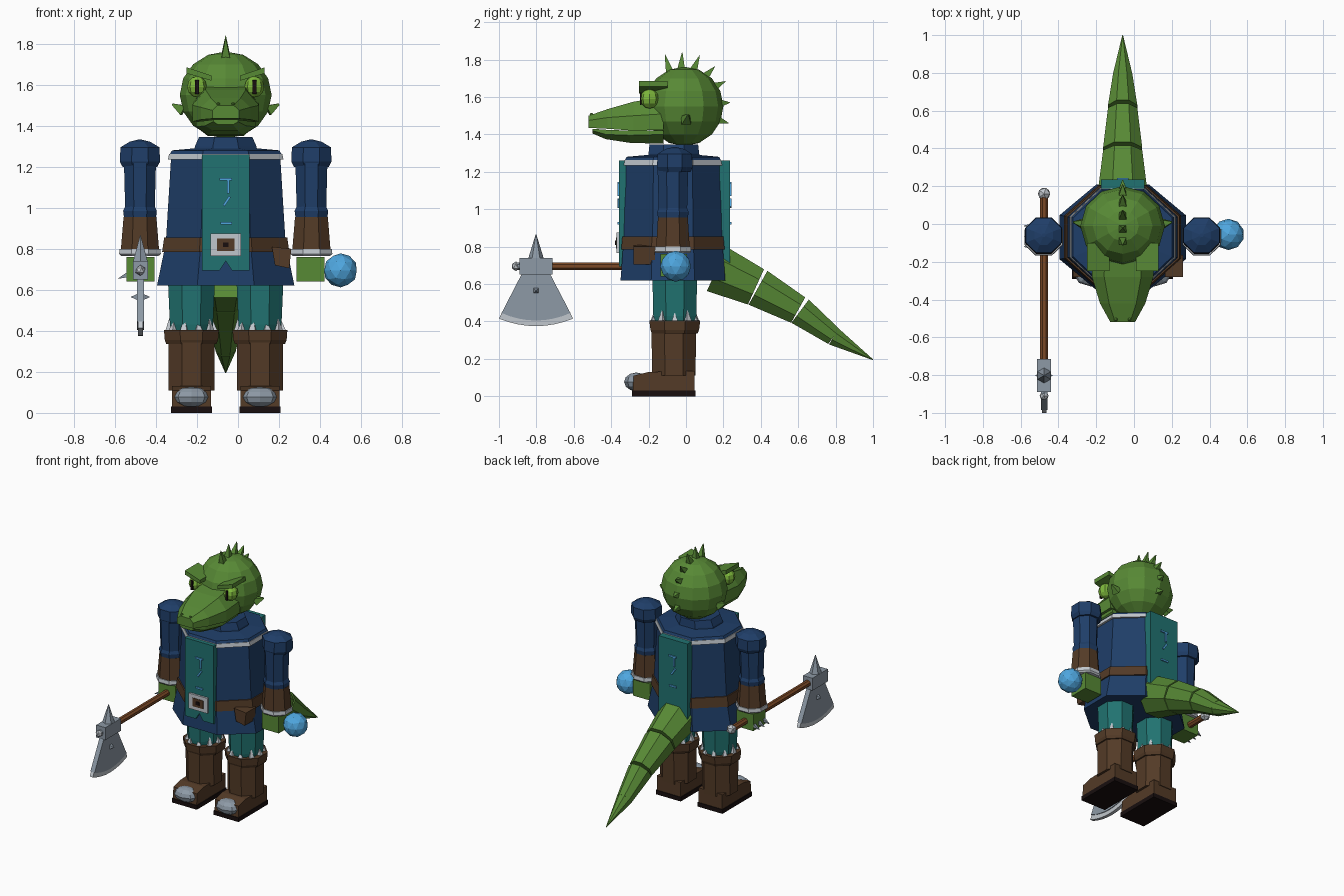
import bpy, bmesh
from math import sin, cos, pi, radians
from mathutils import Vector

cube = bpy.data.objects.get("Cube")
if cube:
    bpy.data.objects.remove(cube, do_unlink=True)


def material(name, r, g, b):
    m = bpy.data.materials.new(name)
    rgba = [(c / 255) ** 2.2 for c in (r, g, b)] + [1]
    m.diffuse_color = rgba
    m.use_nodes = True
    m.node_tree.nodes["Principled BSDF"].inputs["Base Color"].default_value = rgba
    return m


GREEN = material("scale green", 88, 136, 56)
NAVY = material("navy cloth", 36, 64, 104)
TEAL = material("teal cloth", 38, 114, 112)
LEATHER = material("brown leather", 84, 61, 43)
STEEL = material("steel", 140, 152, 164)
PALE = material("pale trim", 192, 198, 204)
BLUE = material("glowing blue", 80, 165, 222)
LIME = material("eye lime", 124, 182, 62)
DARK = material("dark sole", 30, 22, 22)
WOOD = material("wood", 122, 74, 42)

CX, CY = -0.06, -0.07   # body axis
SIDES = ((-1, "right"), (1, "left"))


def finish(name, bm, mat):
    bmesh.ops.recalc_face_normals(bm, faces=bm.faces)
    me = bpy.data.meshes.new(name)
    bm.to_mesh(me)
    bm.free()
    me.materials.append(mat)
    ob = bpy.data.objects.new(name, me)
    bpy.context.collection.objects.link(ob)
    return ob


def skin(name, rings, mat):
    """Join equal rings of points into a capped flat-faced solid."""
    bm = bmesh.new()
    rows = [[bm.verts.new(p) for p in ring] for ring in rings]
    n = len(rows[0])
    for a, b in zip(rows, rows[1:]):
        for i in range(n):
            j = (i + 1) % n
            bm.faces.new((a[i], a[j], b[j], b[i]))
    bm.faces.new(rows[0])
    bm.faces.new(rows[-1])
    return finish(name, bm, mat)


def tower(name, mat, x, y, levels, n=8):
    """Upright n-sided solid; levels are (z, half width, half depth)."""
    k = 1 / cos(pi / n)
    angles = [2 * pi * (i + 0.5) / n for i in range(n)]
    return skin(name, [[(x + rx * k * cos(a), y + ry * k * sin(a), z) for a in angles]
                       for z, rx, ry in levels], mat)


def limb(name, mat, p0, p1, r0, r1, n=4):
    """Tapered solid running from one point to another."""
    p0, p1 = Vector(p0), Vector(p1)
    q = (p1 - p0).to_track_quat('Z', 'Y')
    return skin(name, [[p + q @ Vector((r * cos(2 * pi * (i + .5) / n), r * sin(2 * pi * (i + .5) / n), 0))
                        for i in range(n)] for p, r in ((p0, r0), (p1, max(r1, 0.002)))], mat)


def slab(name, mat, pts, axis, a, b):
    """Extrude a flat outline along x or y."""
    put = (lambda u, v, t: (t, u, v)) if axis == 'x' else (lambda u, v, t: (u, t, v))
    return skin(name, [[put(u, v, t) for u, v in pts] for t in (a, b)], mat)


def box(name, mat, x, y, z, hx, hy, hz):
    return slab(name, mat, [(x - hx, z - hz), (x + hx, z - hz), (x + hx, z + hz), (x - hx, z + hz)],
                'y', y - hy, y + hy)


def ball(name, mat, c, r, seg=12, rings=8, ico=0):
    bm = bmesh.new()
    if ico:
        bmesh.ops.create_icosphere(bm, subdivisions=ico, radius=1)
    else:
        bmesh.ops.create_uvsphere(bm, u_segments=seg, v_segments=rings, radius=1)
    for v in bm.verts:
        v.co = Vector(c) + Vector((v.co.x * r[0], v.co.y * r[1], v.co.z * r[2]))
    return finish(name, bm, mat)


# Head, snout and jaw
ball("head", GREEN, (CX, -0.01, 1.55), (.224, .21, .212))


def muzzle(name, rows):
    skin(name, [[(CX - w, y, z0), (CX + w, y, z0), (CX + w, y, z1),
                 (CX + w * .6, y, z2), (CX - w * .6, y, z2), (CX - w, y, z1)]
                for y, w, z0, z1, z2 in rows], GREEN)


muzzle("snout", [(-.12, .16, 1.425, 1.51, 1.60), (-.28, .163, 1.42, 1.50, 1.575),
                 (-.42, .12, 1.43, 1.49, 1.535), (-.52, .065, 1.435, 1.475, 1.50)])
muzzle("lower_jaw", [(-.12, .145, 1.42, 1.40, 1.35), (-.30, .145, 1.42, 1.395, 1.355),
                     (-.43, .10, 1.425, 1.40, 1.375), (-.50, .06, 1.43, 1.42, 1.405)])

for s, side in SIDES:
    ex = CX + s * .14
    ball(side + "_eye", LIME, (ex, -.195, 1.59), (.048, .05, .052), 8, 6)
    box(side + "_pupil", DARK, ex, -.243, 1.59, .009, .004, .034)
    slab(side + "_brow", GREEN, [(CX + s * .19, 1.685), (CX + s * .19, 1.655),
                                 (CX + s * .07, 1.62), (CX + s * .07, 1.645)], 'y', -.25, -.10)
    ball(side + "_nostril", GREEN, (CX + s * .036, -.505, 1.505), (.01, .01, .01), 6, 4)
    limb(side + "_ear", GREEN, (CX + s * .205, 0, 1.475), (CX + s * .26, .01, 1.505), .036, .006)

# Crest of spikes over the head
for deg, reach in ((-23, .30), (-5, .29), (14, .28), (35, .26), (57, .245), (85, .23), (112, .24)):
    a = radians(deg)
    d = Vector((0, sin(a), cos(a)))
    c = Vector((CX, -.01, 1.55))
    limb("crest_spike", GREEN, c + d * .19, c + d * reach + Vector((0, .015, 0)), .032, 0)

# Coat, yoke, trim, collar and belt
tower("coat", NAVY, CX, CY, [(.62, .335, .28), (.78, .302, .268), (.86, .29, .262), (1.265, .265, .25)])
tower("shoulder_trim", PALE, CX, CY, [(1.235, .282, .262), (1.263, .276, .258)])
tower("yoke", NAVY, CX, CY, [(1.262, .272, .256), (1.28, .262, .248), (1.29, .15, .14)])
tower("collar", NAVY, CX, CY + .005, [(1.27, .155, .14), (1.30, .15, .135), (1.345, .13, .13)])
tower("belt", LEATHER, CX, CY, [(.785, .31, .276), (.855, .30, .27)])
slab("pouch", LEATHER, [(.165, .81), (.26, .80), (.25, .705), (.18, .72)], 'y', -.28, -.165)

# Banners front and back, with blue painted strokes
for f, side in ((-1, "front"), (1, "back")):
    y0, y1 = (-.358, -.32) if f < 0 else (.235, .18)
    slab(side + "_banner", TEAL, [(CX - .116, 1.26), (CX + .116, 1.26), (CX + .116, .695), (CX + .03, .695),
                                  (CX, .74), (CX - .03, .695), (CX - .116, .695)], 'y', y0, y1)
    for u0, v0, u1, v1 in ((-.03, 1.14, .03, 1.14), (.012, 1.14, .012, 1.07),
                           (.02, 1.055, -.01, 1.01), (-.025, .925, .03, .925)):
        p, q = Vector((CX - f * u0, v0)), Vector((CX - f * u1, v1))
        d = (q - p).normalized() * .006
        w = Vector((-d.y, d.x))
        slab(side + "_stroke", BLUE, [p + w, q + w, q - w, p - w], 'y', y0 + f * .008, y0 - f * .001)
box("buckle", PALE, CX, -.36, .82, .075, .012, .055)
box("buckle_center", LEATHER, CX, -.371, .82, .042, .004, .03)
box("buckle_pin", DARK, CX, -.375, .82, .014, .004, .012)

for s, side in SIDES:
    # Arm
    ax = CX + s * .418
    tower(side + "_shoulder", NAVY, ax, CY + .01, [(1.2, .085, .085), (1.225, .098, .095), (1.295, .095, .092),
                                                   (1.322, .05, .05), (1.332, .01, .01)])
    tower(side + "_sleeve", NAVY, ax, CY, [(.995, .072, .076), (1.22, .078, .082)])
    tower(side + "_sleeve_hem", NAVY, ax, CY, [(.955, .078, .08), (.985, .082, .084), (1.01, .07, .074)])
    tower(side + "_bracer", LEATHER, ax, CY, [(.785, .094, .09), (.955, .08, .08)])
    tower(side + "_bracer_trim", PALE, ax, CY, [(.765, .09, .09), (.775, .102, .098), (.80, .099, .095)])
    box(side + "_hand", GREEN, ax + .003 if s < 0 else .353, CY + .005, .70, .068, .07, .06)

    # Leg, torn trim and boot
    lx = CX + s * .167
    tower(side + "_trouser", TEAL, lx, CY + .01, [(.39, .098, .11), (.43, .105, .115), (.66, .115, .12)])
    for i in range(10):
        a = 2 * pi * i / 10
        d = Vector((cos(a) * .11, sin(a) * .115, 0))
        base = Vector((lx, CY + .01, .40)) + d
        limb(side + "_torn_trim", PALE, base, base + Vector((0, 0, .045 + .02 * (i % 2))) - d * .04, .024, 0)
    tower(side + "_boot_cuff", LEATHER, lx, CY + .01, [(.335, .122, .122), (.355, .13, .13), (.405, .134, .136)])
    tower(side + "_boot_shaft", LEATHER, lx, CY + .005, [(.11, .112, .115), (.345, .112, .12)])
    slab(side + "_foot", LEATHER, [(.045, .025), (-.285, .025), (-.28, .11), (-.2, .13), (.045, .135)],
         'x', lx - .095, lx + .095)
    box(side + "_sole", DARK, lx, -.12, .015, .1, .17, .015)
    ball(side + "_toe_cap", STEEL, (lx, -.265, .077), (.092, .066, .05), 8, 6)

# Tail of overlapping tapered segments
path = [(.165, .68, .14, .112), (.385, .58, .112, .084), (.61, .455, .084, .054),
        (.79, .32, .054, .002), (1.0, .195, 0, 0)]
for i, (a, b) in enumerate(zip(path, path[1:])):
    p, q = Vector((CX, a[0], a[1])), Vector((CX, b[0], b[1]))
    limb("tail_segment", GREEN, p, q - (q - p).normalized() * (.012 if i < 2 else 0), a[2], a[3], 8)

# Orb in the left hand
ball("orb", BLUE, (.50, -.055, .695), (.083, .083, .083), ico=2)

# Knuckle spikes on the right hand
for y in (-.12, -.065, -.01):
    limb("knuckle_spike", STEEL, (-.535, y, .675), (-.583, y, .655), .018, 0)

# Axe
AX, AZ = -.476, .695
limb("axe_haft", WOOD, (AX, .15, AZ), (AX, -.74, AZ), .023, .023, 8)
ball("axe_pommel", PALE, (AX, .16, AZ), (.036, .036, .036), ico=1)
box("axe_socket", STEEL, AX, -.802, AZ, .037, .088, .045)
limb("axe_top_spike", STEEL, (AX, -.802, .735), (AX, -.802, .865), .042, 0, 6)
limb("axe_end_neck", STEEL, (AX, -.88, AZ), (AX, -.90, AZ), .02, .02, 6)
ball("axe_end_nub", PALE, (AX, -.91, AZ), (.026, .024, .026), ico=1)


def arc(half, z, sag):
    return [(-.802 + half * t / 4, z - sag * (1 - (t / 4) ** 2)) for t in range(-4, 5)]


inner, outer = arc(.184, .445, .04), arc(.198, .415, .04)
slab("axe_blade", STEEL, [(-.73, .66), (-.875, .66)] + inner, 'x', AX - .017, AX + .017)
slab("axe_edge", PALE, inner + outer[::-1], 'x', AX - .012, AX + .012)
for s in (-1, 1):
    limb("axe_stud", STEEL, (AX + s * .01, -.802, .565), (AX + s * .045, -.802, .565), .024, 0)
